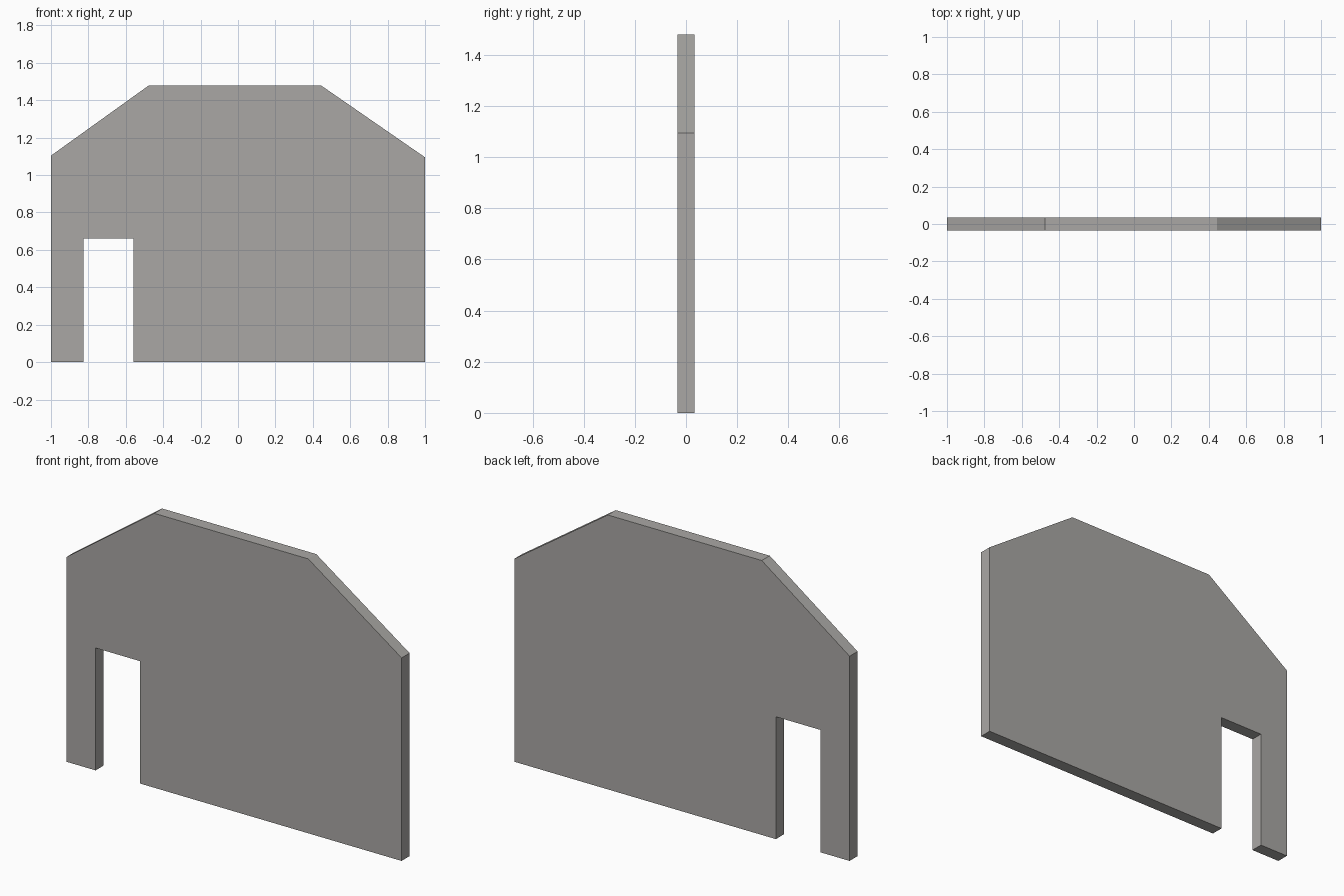
import bpy
import bmesh

if "Cube" in bpy.data.objects:
    bpy.data.objects.remove(bpy.data.objects["Cube"])

HALF_THICKNESS = 0.034

# Flat wall colour
grey = bpy.data.materials.new("warm grey")
grey.diffuse_color = (0.40, 0.39, 0.375, 1.0)
grey.use_nodes = True
grey.node_tree.nodes["Principled BSDF"].inputs["Base Color"].default_value = grey.diffuse_color

# Gable outline in x, z with a doorway notch in the bottom edge
outline = [
    (-1.0, 0.0), (-0.826, 0.0), (-0.826, 0.66), (-0.56, 0.66), (-0.56, 0.0),
    (1.0, 0.0), (1.0, 1.095), (0.443, 1.48), (-0.476, 1.48), (-1.0, 1.104),
]

# Wall: front face extruded to the back
bm = bmesh.new()
front = bm.faces.new([bm.verts.new((x, -HALF_THICKNESS, z)) for x, z in outline])
result = bmesh.ops.extrude_face_region(bm, geom=[front], use_keep_orig=True)
back_verts = [v for v in result["geom"] if isinstance(v, bmesh.types.BMVert)]
bmesh.ops.translate(bm, verts=back_verts, vec=(0, 2 * HALF_THICKNESS, 0))
bmesh.ops.recalc_face_normals(bm, faces=bm.faces)

mesh = bpy.data.meshes.new("gable_wall")
bm.to_mesh(mesh)
bm.free()
mesh.materials.append(grey)
wall = bpy.data.objects.new("gable_wall", mesh)
bpy.context.collection.objects.link(wall)
